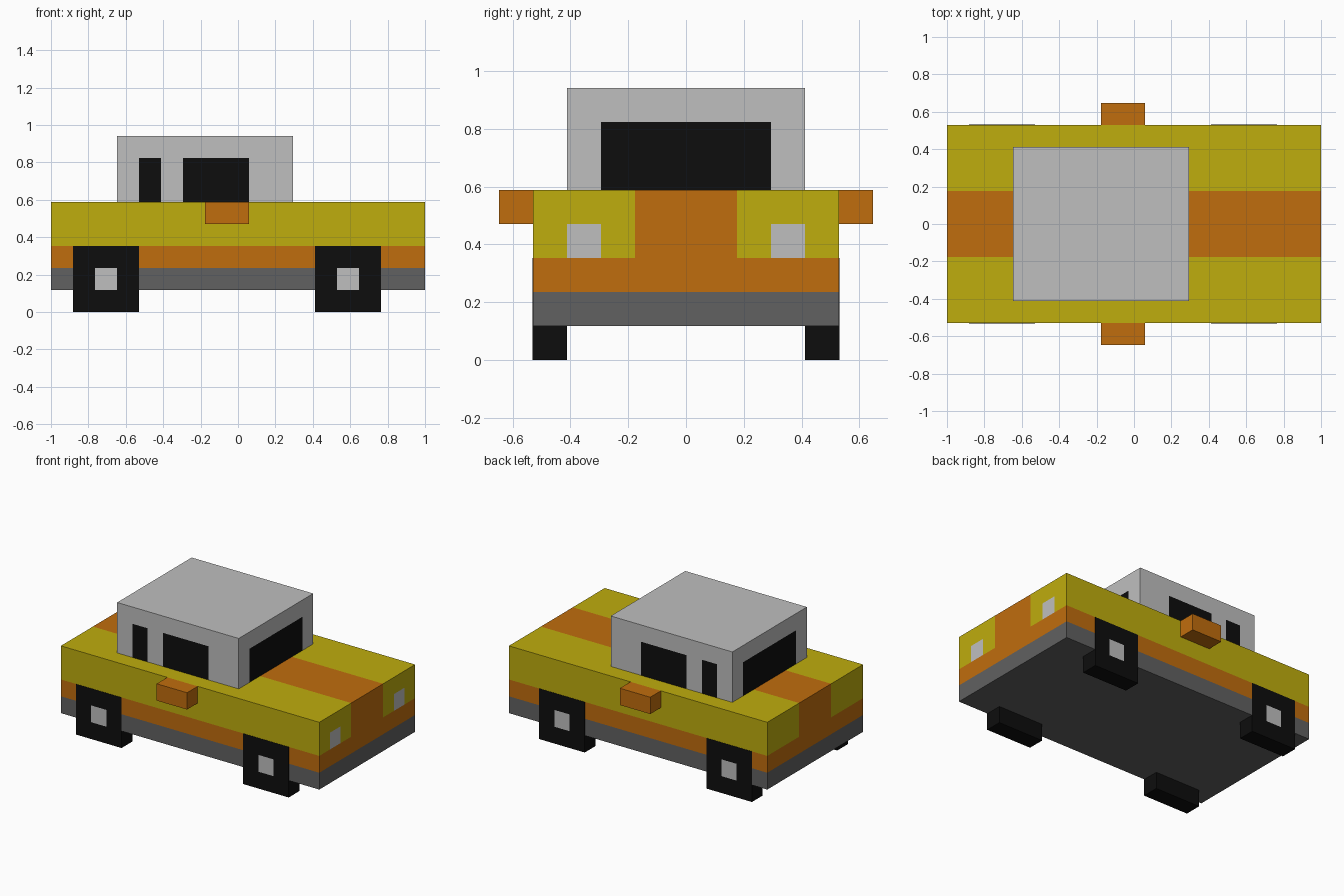
import bpy
import bmesh
from mathutils import Vector

if "Cube" in bpy.data.objects:
    bpy.data.objects.remove(bpy.data.objects["Cube"], do_unlink=True)

U = 1 / 17      # block size: the car is 34 blocks long
SKIN = 0.002    # keeps the wheels just proud of the body sides


def make_material(name, *srgb):
    linear = [(c / 255 / 12.92 if c < 10 else ((c / 255 + 0.055) / 1.055) ** 2.4) for c in srgb]
    mat = bpy.data.materials.new(name)
    mat.use_nodes = True
    mat.diffuse_color = (*linear, 1)
    mat.node_tree.nodes["Principled BSDF"].inputs["Base Color"].default_value = (*linear, 1)
    return mat


YELLOW = make_material("yellow paint", 191, 173, 13)
ORANGE = make_material("orange paint", 192, 109, 13)
SILVER = make_material("light grey", 191, 191, 191)
GREY = make_material("dark grey", 97, 97, 97)
BLACK = make_material("black", 13, 13, 13)


def panel_box(name, low, high, materials, cuts=((), (), ()), rule=None):
    """Box in block units, cut along x, y and z, with faces coloured by rule(centre, normal)."""
    low, high = Vector(low), Vector(high)
    bm = bmesh.new()
    bmesh.ops.create_cube(bm, size=1)
    for v in bm.verts:
        v.co = (low + high) / 2 + v.co * (high - low)
    for axis, places in enumerate(cuts):
        for place in places:
            point, normal = Vector(), Vector()
            point[axis], normal[axis] = place, 1
            geom = bm.verts[:] + bm.edges[:] + bm.faces[:]
            bmesh.ops.bisect_plane(bm, geom=geom, plane_co=point, plane_no=normal, dist=1e-5)
    bm.normal_update()
    if rule:
        for f in bm.faces:
            f.material_index = materials.index(rule(f.calc_center_median(), f.normal))
    bmesh.ops.scale(bm, vec=(U, U, U), verts=bm.verts)
    mesh = bpy.data.meshes.new(name)
    bm.to_mesh(mesh)
    bm.free()
    for mat in materials:
        mesh.materials.append(mat)
    obj = bpy.data.objects.new(name, mesh)
    bpy.context.collection.objects.link(obj)
    return obj


# Body: grey sill, orange band, yellow upper with a centre stripe and headlights
def body_colour(c, n):
    if c.z < 4 or n.z < -0.5:
        return GREY
    if c.z < 6:
        return ORANGE
    if abs(n.y) < 0.5 and abs(c.y) < 3:
        return ORANGE
    if n.x > 0.5 and 5 < abs(c.y) < 7 and c.z < 8:
        return SILVER
    return YELLOW


panel_box("body", (-17, -9, 2), (17, 9, 10), [YELLOW, ORANGE, GREY, SILVER],
          ((), (-7, -5, -3, 3, 5, 7), (4, 6, 8)), body_colour)


# Cabin: windscreens at both ends, a small and a large window on each side
def cabin_colour(c, n):
    if c.z < 14 and abs(n.z) < 0.5:
        if abs(n.x) > 0.5 and abs(c.y) < 5:
            return BLACK
        if abs(n.y) > 0.5 and (-9 < c.x < -7 or -5 < c.x < 1):
            return BLACK
    return SILVER


panel_box("cabin", (-11, -7, 10), (5, 7, 16), [SILVER, BLACK],
          ((-9, -7, -5, 1), (-5, 5), (14,)), cabin_colour)

# Square wheels with a hub on the outer face, and side mirrors
for side, row in ((-1, "front"), (1, "back")):
    for x, end in ((-12, "right"), (10, "left")):
        def wheel_colour(c, n):
            hub = n.y * side > 0.5 and abs(c.x - x) < 1 and 2 < c.z < 4
            return SILVER if hub else BLACK

        y0, y1 = sorted((7 * side, (9 + SKIN / U) * side))
        panel_box(f"{row}_{end}_wheel", (x - 3, y0, 0), (x + 3, y1, 6), [BLACK, SILVER],
                  ((x - 1, x + 1), (), (2, 4)), wheel_colour)

    y0, y1 = sorted((9 * side, 11 * side))
    panel_box(f"{row}_mirror", (-3, y0, 8), (1, y1, 10), [ORANGE])
